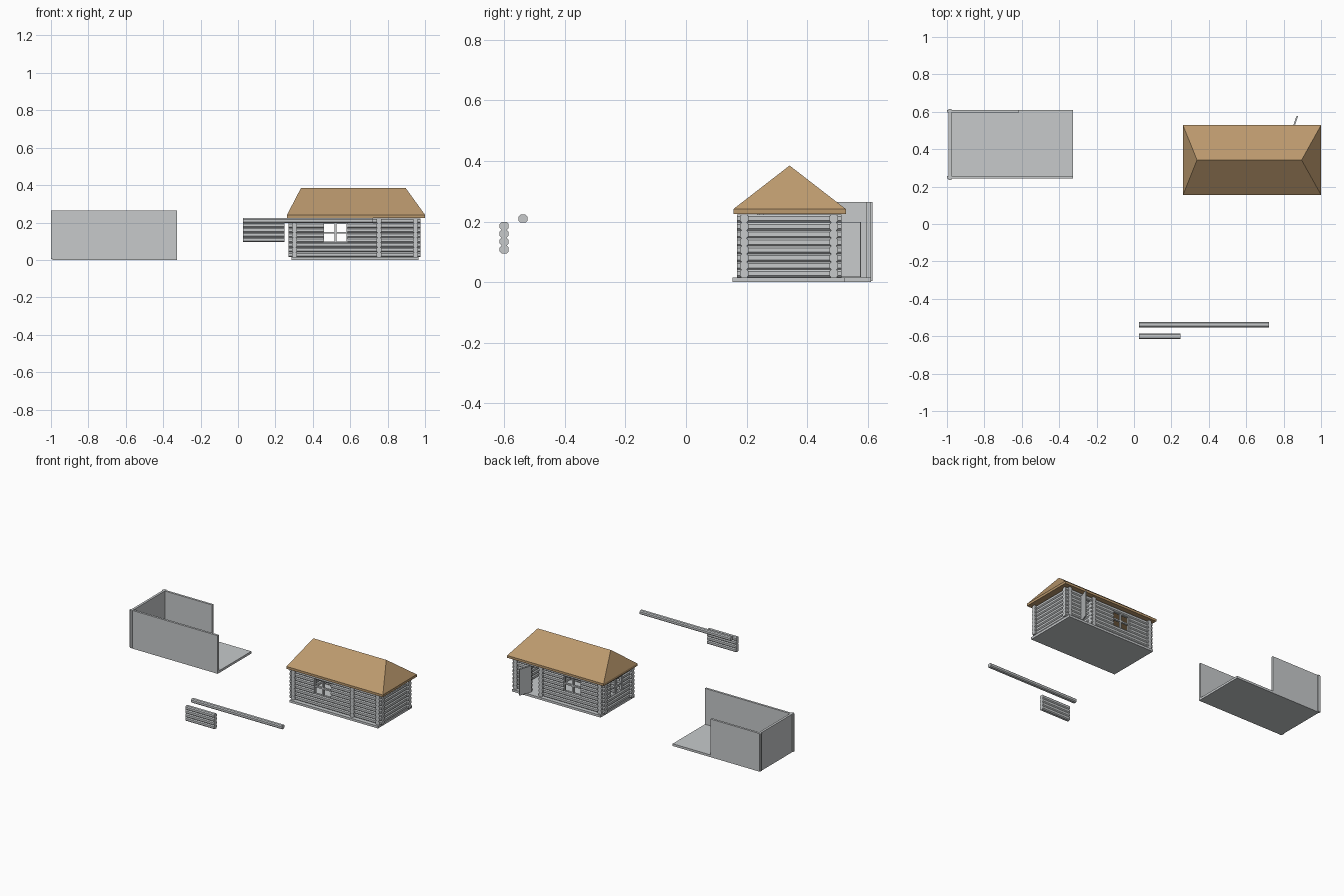
import bpy, bmesh, math
from mathutils import Vector, Matrix

if "Cube" in bpy.data.objects:
    bpy.data.objects.remove(bpy.data.objects["Cube"])


def material(name, rgb):
    m = bpy.data.materials.new(name)
    m.diffuse_color = (*rgb, 1)
    m.use_nodes = True
    m.node_tree.nodes["Principled BSDF"].inputs["Base Color"].default_value = m.diffuse_color
    return m


GREY = material("light grey", (0.57, 0.59, 0.6))
TAN = material("tan roof", (0.50, 0.32, 0.155))


def finish(name, bm, mat):
    bmesh.ops.recalc_face_normals(bm, faces=bm.faces)
    me = bpy.data.meshes.new(name)
    bm.to_mesh(me)
    bm.free()
    me.materials.append(mat)
    ob = bpy.data.objects.new(name, me)
    bpy.context.collection.objects.link(ob)
    return ob


def add_box(bm, x0, x1, y0, y1, z0, z1):
    m = Matrix.Translation(((x0 + x1) / 2, (y0 + y1) / 2, (z0 + z1) / 2))
    m = m @ Matrix.Diagonal((x1 - x0, y1 - y0, z1 - z0, 1))
    bmesh.ops.create_cube(bm, size=1, matrix=m)


LOG_H, LOG_W, CUT = 0.0259, 0.029, 0.006
Z0 = 0.0155


def add_log(bm, axis, a, b, centre, z):
    """Eight-sided log from a to b along axis, z is its underside."""
    w, h = LOG_W / 2, LOG_H
    prof = [(-w, CUT), (-w + CUT, 0), (w - CUT, 0), (w, CUT),
            (w, h - CUT), (w - CUT, h), (-w + CUT, h), (-w, h - CUT)]
    place = (lambda t, u, v: (t, centre + u, z + v)) if axis == "x" else \
            (lambda t, u, v: (centre + u, t, z + v))
    ring_a = [bm.verts.new(place(a, u, v)) for u, v in prof]
    ring_b = [bm.verts.new(place(b, u, v)) for u, v in prof]
    bm.faces.new(ring_a)
    bm.faces.new(ring_b[::-1])
    for i in range(8):
        j = (i + 1) % 8
        bm.faces.new((ring_a[i], ring_a[j], ring_b[j], ring_b[i]))


def log_wall(name, axis, a, b, centre, gaps=()):
    """Stack of 8 logs; each gap is (start, end, first_row, last_row)."""
    bm = bmesh.new()
    for row in range(8):
        start = a
        for g0, g1, r0, r1 in sorted(gaps):
            if r0 <= row <= r1:
                add_log(bm, axis, start, g0, centre, Z0 + row * LOG_H)
                start = g1
        add_log(bm, axis, start, b, centre, Z0 + row * LOG_H)
    return finish(name, bm, GREY)


def window(name, axis, mid, centre):
    """Frame with a cross bar filling a wall gap."""
    bm = bmesh.new()
    lo, hi = Z0 + 3 * LOG_H, Z0 + 7 * LOG_H
    zm = (lo + hi) / 2
    half, d = 0.065, 0.007

    def bar(a, b, z0, z1):
        if axis == "x":
            add_box(bm, a, b, centre - d, centre + d, z0, z1)
        else:
            add_box(bm, centre - d, centre + d, a, b, z0, z1)
    for s in (mid - half, mid + half - 0.005):
        bar(s, s + 0.005, lo, hi)
    bar(mid - 0.006, mid + 0.006, lo, hi)
    for z in (lo, hi - 0.004):
        bar(mid - half, mid + half, z, z + 0.004)
    bar(mid - half, mid + half, zm - 0.005, zm + 0.005)
    finish(name, bm, GREY)


# House floor
bm = bmesh.new()
add_box(bm, 0.287, 0.964, 0.154, 0.525, 0, 0.0155)
finish("house_floor", bm, GREY)

# Log walls with window and door gaps
WX, WY = 0.521, 0.342
FRONT, BACK, LEFT, RIGHT = 0.192, 0.488, 0.302, 0.949
front_gap = (WX - 0.065, WX + 0.065, 3, 6)
log_wall("front_wall", "x", 0.271, 0.976, FRONT, [front_gap])
log_wall("back_wall", "x", 0.271, 0.976, BACK, [front_gap, (0.768, 0.845, 0, 6)])
log_wall("left_wall", "y", 0.169, 0.514, LEFT, [(WY - 0.065, WY + 0.065, 3, 6)])
log_wall("right_wall", "y", 0.169, 0.514, RIGHT)
log_wall("partition_wall", "y", 0.169, 0.514, 0.754)
window("front_window", "x", WX, FRONT)
window("back_window", "x", WX, BACK)
window("left_window", "y", WY, LEFT)

# Open door leaf, hinged on the back wall
bm = bmesh.new()
add_box(bm, 0, 0.092, -0.004, 0.004, 0.017, 0.198)
door = finish("door", bm, GREY)
door.location = (0.843, 0.49, 0)
door.rotation_euler.z = math.radians(71)

# Hipped roof: eave band topped by four slopes
bm = bmesh.new()
x0, x1, y0, y1 = 0.262, 1.0, 0.156, 0.528
rect = [(x0, y0), (x1, y0), (x1, y1), (x0, y1)]
low = [bm.verts.new((x, y, 0.225)) for x, y in rect]
rim = [bm.verts.new((x, y, 0.241)) for x, y in rect]
ra, rb = (bm.verts.new((x, 0.342, 0.385)) for x in (0.337, 0.896))
bm.faces.new(low)
for i in range(4):
    j = (i + 1) % 4
    bm.faces.new((low[i], low[j], rim[j], rim[i]))
bm.faces.new((rim[0], rim[1], rb, ra))
bm.faces.new((rim[2], rim[3], ra, rb))
bm.faces.new((rim[1], rim[2], rb))
bm.faces.new((rim[3], rim[0], ra))
finish("roof", bm, TAN)

# Loose log and loose four-log panel
bm = bmesh.new()
add_log(bm, "x", 0.027, 0.722, -0.538, 0.197)
finish("loose_log", bm, GREY)
bm = bmesh.new()
for k in range(4):
    add_log(bm, "x", 0.027, 0.248, -0.6005, 0.095 + k * LOG_H)
finish("loose_log_panel", bm, GREY)

# Plain open enclosure with three walls
for name, box in {
    "enclosure_floor": (-0.992, -0.325, 0.242, 0.610, 0, 0.0155),
    "enclosure_front_wall": (-1.0, -0.325, 0.242, 0.257, 0.004, 0.264),
    "enclosure_back_wall": (-1.0, -0.615, 0.595, 0.610, 0.004, 0.264),
    "enclosure_left_wall": (-0.993, -0.977, 0.235, 0.6155, 0.004, 0.2645),
}.items():
    bm = bmesh.new()
    add_box(bm, *box)
    finish(name, bm, GREY)
